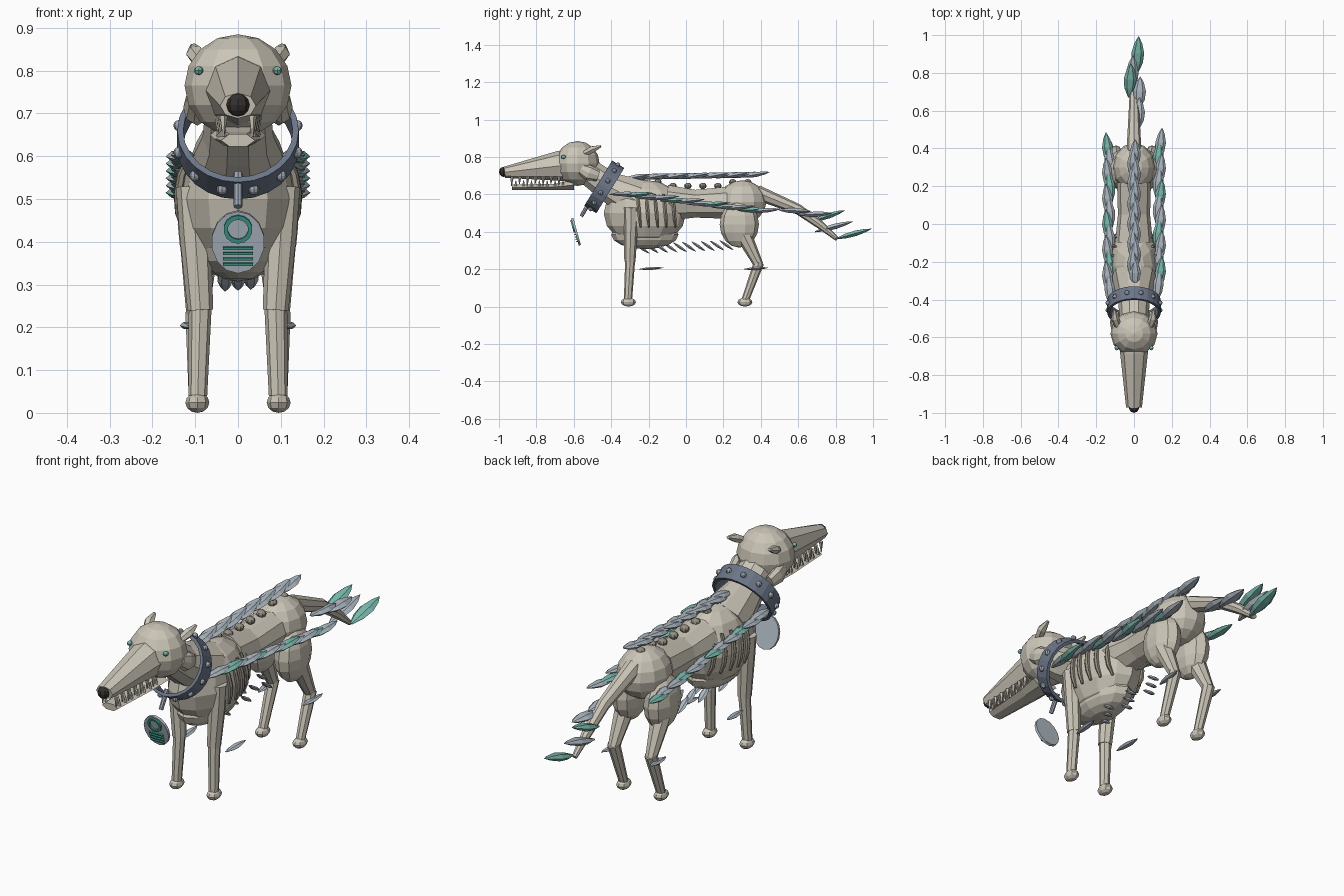
import bpy, bmesh, math
from mathutils import Vector as V, Matrix

if "Cube" in bpy.data.objects:
    bpy.data.objects.remove(bpy.data.objects["Cube"])


def material(name, rgb):
    m = bpy.data.materials.new(name)
    m.diffuse_color = (*rgb, 1)
    m.use_nodes = True
    m.node_tree.nodes["Principled BSDF"].inputs["Base Color"].default_value = m.diffuse_color
    return m


BONE = material("bone", (0.60, 0.56, 0.475))
DARK_BONE = material("dark bone", (0.30, 0.27, 0.22))
NOSE = material("nose black", (0.035, 0.03, 0.028))
SLATE = material("slate collar", (0.15, 0.18, 0.245))
STEEL = material("steel", (0.33, 0.37, 0.43))
FEATHER = material("pale feather", (0.43, 0.49, 0.55))
TEAL = material("teal feather", (0.20, 0.50, 0.43))
EMBLEM = material("emblem green", (0.05, 0.33, 0.26))


def finish(name, bm, *mats):
    bmesh.ops.recalc_face_normals(bm, faces=bm.faces[:])
    me = bpy.data.meshes.new(name)
    bm.to_mesh(me)
    bm.free()
    for m in mats:
        me.materials.append(m)
    ob = bpy.data.objects.new(name, me)
    bpy.context.collection.objects.link(ob)
    return ob


def loft(bm, pts, radii, n=8, mat=0, phase=0.0):
    """Sweep an n-gon through pts; radii are (sideways, upright) pairs."""
    pts, rings = [V(p) for p in pts], []
    for i, p in enumerate(pts):
        d = (pts[min(i + 1, len(pts) - 1)] - pts[max(i - 1, 0)]).normalized()
        side = (V((1, 0, 0)) - d * d.x).normalized()
        up = side.cross(d)
        r = radii[i] if isinstance(radii[i], tuple) else (radii[i], radii[i])
        angs = [2 * math.pi * (k + phase) / n for k in range(n)]
        rings.append([bm.verts.new(p + side * r[0] * math.cos(a) + up * r[1] * math.sin(a)) for a in angs])
    faces = [bm.faces.new(rings[0]), bm.faces.new(rings[-1])]
    for a, b in zip(rings, rings[1:]):
        faces += [bm.faces.new((a[k], a[(k + 1) % n], b[(k + 1) % n], b[k])) for k in range(n)]
    for f in faces:
        f.material_index = mat


def ball(bm, loc, size, seg=12, rings=8):
    m = Matrix.Translation(loc) @ Matrix.Diagonal((*size, 1))
    bmesh.ops.create_uvsphere(bm, u_segments=seg, v_segments=rings, radius=1, matrix=m)


def leaf(bm, base, direction, length, width=0.025, mat=0):
    b, d = V(base), V(direction).normalized() * length
    prof = [(0, .2), (.28, .85), (.55, 1), (.82, .6), (1, .05)]
    loft(bm, [b + d * t for t, _ in prof], [(width * w, width * w * .5) for _, w in prof], 6, mat)


def solid(name, mat, *lofts):
    bm = bmesh.new()
    for pts, radii, n in lofts:
        loft(bm, pts, radii, n)
    return finish(name, bm, mat)


def blob(name, mat, loc, size, seg=12, rings=8):
    bm = bmesh.new()
    ball(bm, loc, size, seg, rings)
    return finish(name, bm, mat)


def ring(name, mat, centre, tilt, size, half, thick, segs=24):
    """Hollow band standing upright, tipped around x."""
    bm, rows = bmesh.new(), []
    m = Matrix.Translation(centre) @ Matrix.Rotation(tilt, 4, 'X')
    for k in range(segs):
        a = 2 * math.pi * k / segs
        rows.append([bm.verts.new(m @ V((r * math.sin(a), y, r * math.cos(a))))
                     for r, y in ((size, -half), (size, half), (size - thick, half), (size - thick, -half))])
    for k in range(segs):
        a, b = rows[k], rows[(k + 1) % segs]
        for j in range(4):
            bm.faces.new((a[j], a[(j + 1) % 4], b[(j + 1) % 4], b[j]))
    return finish(name, bm, mat)


# Head
blob("skull", BONE, (0, -.58, .765), (.125, .118, .12))
solid("snout", BONE, ([(0, -.62, .755), (0, -.68, .752), (0, -.97, .718)],
                      [(.08, .085), (.074, .08), (.042, .03)], 8))
solid("lower_jaw", BONE, ([(0, -.6, .65), (0, -.7, .64), (0, -.93, .637)],
                          [(.065, .03), (.055, .019), (.04, .017)], 6))
blob("nose", NOSE, (0, -.975, .72), (.027, .025, .027), 8, 6)
bm = bmesh.new()
for s in (-1, 1):
    for i in range(7):
        y = -.93 + i * .042
        x = s * (.034 + i * .002)
        loft(bm, [(x, y, .695), (x, y - .003, .655 if i % 2 else .645)], [.01, .002], 5)
        loft(bm, [(x, y + .02, .645), (x, y + .02, .675)], [.008, .002], 5)
finish("teeth", bm, BONE)

for s, side in ((-1, "left"), (1, "right")):
    blob(side + "_eye", TEAL, (s * .092, -.655, .8), (.011, .014, .01), 8, 6)
    solid(side + "_cheek", BONE, ([(s * .1, -.56, .735), (s * .103, -.52, .715), (s * .095, -.47, .7)],
                                  [(.02, .03), (.025, .042), (.02, .03)], 8))
    solid(side + "_ear", BONE, ([(s * .085, -.54, .82), (s * .1, -.5, .84), (s * .105, -.455, .858)],
                                [(.018, .016), (.022, .02), (.008, .006)], 6))

# Torso
solid("neck", BONE, ([(0, -.52, .72), (0, -.42, .645), (0, -.27, .57)], [.075, .083, .12], 10))
CY, CZ, RX, RY, RZ = -.22, .5, .138, .22, .178
blob("chest", BONE, (0, CY, CZ), (RX, RY, RZ))
blob("brisket", BONE, (0, -.22, .385), (.095, .18, .078))
solid("waist", BONE, ([(0, -.1, .555), (0, .05, .55), (0, .22, .555)], [(.1, .1), (.085, .078), (.09, .09)], 10))
blob("pelvis", BONE, (0, .3, .56), (.112, .13, .115))

# Ribs follow the chest surface
bm = bmesh.new()
for s in (-1, 1):
    for i in range(5):
        pts = []
        for k in range(5):
            z = .6 - k * .044
            y = -.26 + i * .047 + k * .004
            q = 1 - ((y - CY) / RY) ** 2 - ((z - CZ) / RZ) ** 2
            pts.append((s * (RX * math.sqrt(max(q, .05)) + .002), y, z))
        loft(bm, pts, [.007, .01, .011, .01, .006], 6)
finish("ribs", bm, DARK_BONE)
bm = bmesh.new()
for i in range(8):
    y = -.23 + i * .08
    ball(bm, (0, y, .645 if -.1 < y < .2 else .665), (.022, .02, .017), 8, 6)
finish("vertebrae", bm, DARK_BONE)

# Legs
for s, side in ((-1, "left"), (1, "right")):
    solid(side + "_front_leg", BONE,
          ([(s * .105, -.295, .53), (s * .1, -.295, .42), (s * .088, -.3, .24)], [.04, .037, .03], 8),
          ([(s * .088, -.298, .26), (s * .094, -.31, .04)], [.027, .022], 8))
    blob(side + "_thigh", BONE, (s * .08, .285, .44), (.064, .105, .125), 10, 8)
    solid(side + "_hind_leg", BONE,
          ([(s * .09, .305, .39), (s * .095, .39, .22)], [.045, .025], 8),
          ([(s * .095, .39, .235), (s * .095, .315, .03)], [.028, .02], 8))
    for y, part in ((-.308, "front"), (.315, "hind")):
        blob(f"{side}_{part}_paw", BONE, (s * .095, y, .024), (.028, .04, .024), 8, 6)

# Tail
solid("tail", BONE, ([(0, .38, .61), (0, .6, .52), (0, .72, .435), (0, .81, .36)], [.04, .028, .022, .012], 8))

# Feathers
bm = bmesh.new()
for i in range(13):
    leaf(bm, (.006 * (-1) ** i, -.34 + i * .053, .68 + .001 * i), (0, 1, .18), .155, .03)
finish("spine_feathers", bm, FEATHER)
bm = bmesh.new()
for s in (-1, 1):
    for i in range(12):
        y = -.42 + i * .068 + .012 * s
        leaf(bm, (s * (.12 + .012 * (i % 2)), y, .6 - .0085 * i), (s * .1, 1, .03 + .06 * (i % 2)), .17, .028,
             1 if i % 3 == (1 if s > 0 else 2) else 0)
finish("flank_feathers", bm, FEATHER, TEAL)
bm = bmesh.new()
for i in range(10):
    leaf(bm, (.03 * ((i % 3) - 1), -.27 + i * .05, .335 + .002 * i), (0, .8, -.55), .09, .018)
finish("belly_feathers", bm, FEATHER)
bm = bmesh.new()
for s in (-1, 1):
    for y in (-.25, .31):
        leaf(bm, (s * .113, y, .2), (s * .08, 1, .06), .13, .018)
finish("leg_feathers", bm, FEATHER)
bm = bmesh.new()
for base, lift, length, m in (((.02, .5, .515), -.03, .17, 0), ((-.025, .67, .455), .33, .19, 1),
                              ((.025, .61, .49), .05, .17, 0), ((-.015, .69, .4), .27, .21, 0),
                              ((.015, .8, .362), .28, .2, 1)):
    leaf(bm, base, (.05, 1, lift), length, .034, m)
finish("tail_feathers", bm, FEATHER, TEAL)

# Collar with studs
TILT = -math.radians(31.7)
C = V((0, -.437, .64))
ring("collar", SLATE, C, TILT, .142, .038, .014)
bm = bmesh.new()
rot = Matrix.Rotation(TILT, 3, 'X')
for k in range(12):
    a = 2 * math.pi * (k + .5) / 12
    ball(bm, C + rot @ V((.143 * math.sin(a), 0, .143 * math.cos(a))), (.013, .013, .013), 8, 6)
finish("collar_studs", bm, STEEL)

# Hanging tag with plain raised ornaments
solid("tag_hanger", STEEL, ([(0, -.515, .56), (0, -.56, .482)], [.011, .01], 8))
LEAN = math.radians(15.6)
tag = Matrix.Translation((0, -.588, .4)) @ Matrix.Rotation(LEAN, 4, 'X')
bm = bmesh.new()
bmesh.ops.create_cone(bm, cap_ends=True, segments=14, radius1=1, radius2=1, depth=.012,
                      matrix=tag @ Matrix.Diagonal((.062, 1, .075, 1)) @ Matrix.Rotation(math.pi / 2, 4, 'X'))
finish("tag", bm, FEATHER)
ring("tag_ring", EMBLEM, tag @ V((0, -.009, .033)), LEAN, .034, .004, .01, 14)
bm = bmesh.new()
for i in range(4):
    bmesh.ops.create_cube(bm, size=1, matrix=tag @ Matrix.Translation((0, -.009, -.013 - i * .013))
                          @ Matrix.Diagonal((.07, .008, .006, 1)))
finish("tag_bars", bm, EMBLEM)
